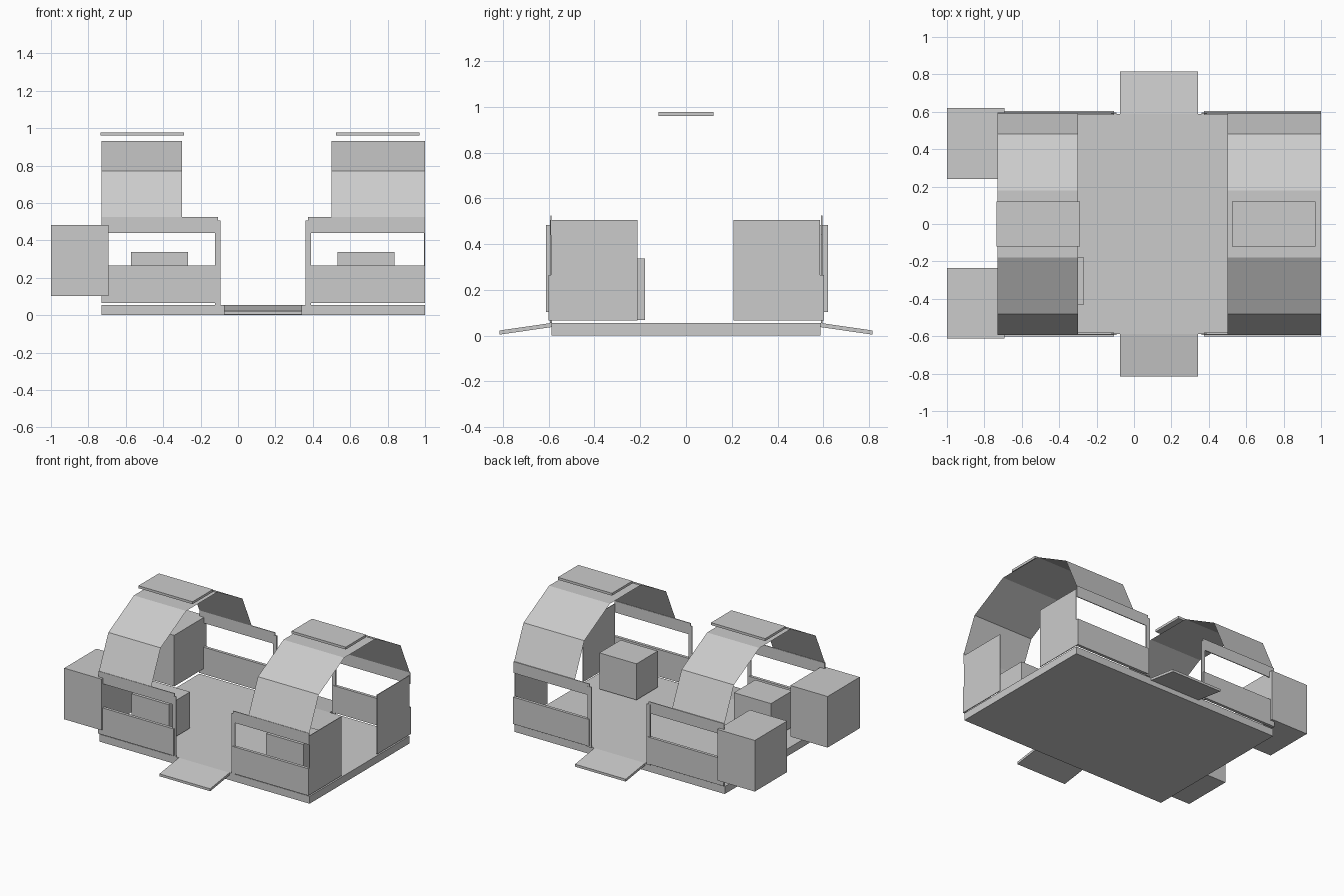
import bpy

cube = bpy.data.objects.get("Cube")
if cube:
    bpy.data.objects.remove(cube, do_unlink=True)

grey = bpy.data.materials.new("plain_grey")
grey.use_nodes = True
grey.diffuse_color = (0.6, 0.6, 0.6, 1)
grey.node_tree.nodes["Principled BSDF"].inputs["Base Color"].default_value = (0.6, 0.6, 0.6, 1)


def add_mesh(name, verts, faces):
    mesh = bpy.data.meshes.new(name)
    mesh.from_pydata(verts, [], faces)
    mesh.materials.append(grey)
    obj = bpy.data.objects.new(name, mesh)
    bpy.context.collection.objects.link(obj)
    return obj


def prism(name, profile, x0, x1):
    """Closed (y, z) profile extruded along x."""
    n = len(profile)
    verts = [(x, y, z) for x in (x0, x1) for y, z in profile]
    faces = [(i, (i + 1) % n, (i + 1) % n + n, i + n) for i in range(n)]
    faces += [tuple(range(n))[::-1], tuple(range(n, 2 * n))]
    obj = add_mesh(name, verts, faces)
    bpy.context.view_layer.objects.active = obj
    bpy.ops.object.mode_set(mode='EDIT')
    bpy.ops.mesh.select_all(action='SELECT')
    bpy.ops.mesh.normals_make_consistent(inside=False)
    bpy.ops.object.mode_set(mode='OBJECT')
    return obj


def box(name, x, y, z):
    """Box from (min, max) ranges."""
    return prism(name, [(y[0], z[0]), (y[1], z[0]), (y[1], z[1]), (y[0], z[1])], *x)


def sheet(name, profile, x0, x1):
    """Open (y, z) profile swept along x as a thin sheet."""
    n = len(profile)
    verts = [(x, y, z) for x in (x0, x1) for y, z in profile]
    return add_mesh(name, verts, [(i, i + n, i + n + 1, i + 1) for i in range(n - 1)])


# Floor slab
box("floor", (-0.73, 1.0), (-0.587, 0.587), (0, 0.055))

# Entry ramps front and back
for side, s in (("front", -1), ("back", 1)):
    prism(side + "_ramp", [(s * 0.587, 0.055), (s * 0.815, 0.022),
                           (s * 0.815, 0.004), (s * 0.587, 0.037)], -0.075, 0.342)

# Faceted roof arches with a flat plate hovering above each
arch = [(-0.59, 0.525), (-0.48, 0.77), (-0.18, 0.93)]
arch += [(-y, z) for y, z in reversed(arch)]
for side, x0, x1, p0, p1 in (("right", -0.73, -0.30, -0.735, -0.29),
                             ("left", 0.50, 1.0, 0.525, 0.97)):
    sheet(side + "_roof_arch", arch, x0, x1)
    box(side + "_roof_plate", (p0, p1), (-0.12, 0.12), (0.96, 0.978))

# Front and back walls: low wall, window header and door post
for side, y in (("front", -0.59), ("back", 0.593)):
    for half, x0, x1, post in (("right", -0.73, -0.108, -0.109),
                               ("left", 0.375, 1.0, 0.376)):
        name = side + "_" + half
        box(name + "_low_wall", (x0, x1), (y - 0.011, y + 0.011), (0.065, 0.265))
        box(name + "_window_header", (x0, x1), (y - 0.003, y + 0.003), (0.44, 0.525))
        box(name + "_door_post", (post - 0.015, post + 0.015),
            (y - 0.004, y + 0.004), (0.055, 0.505))

# End panels on the left side
for side, y in (("front", (-0.59, -0.213)), ("back", (0.208, 0.585))):
    box(side + "_end_panel", (0.995, 1.0), y, (0.065, 0.505))

# Inner seats
for side, x in (("right", (-0.573, -0.268)), ("left", (0.533, 0.838))):
    box(side + "_seat_block", x, (-0.43, -0.18), (0.068, 0.337))

# Storage boxes on the right side
for side, y in (("front", (-0.613, -0.235)), ("back", (0.24, 0.62))):
    box(side + "_storage_box", (-1.0, -0.693), y, (0.103, 0.483))
